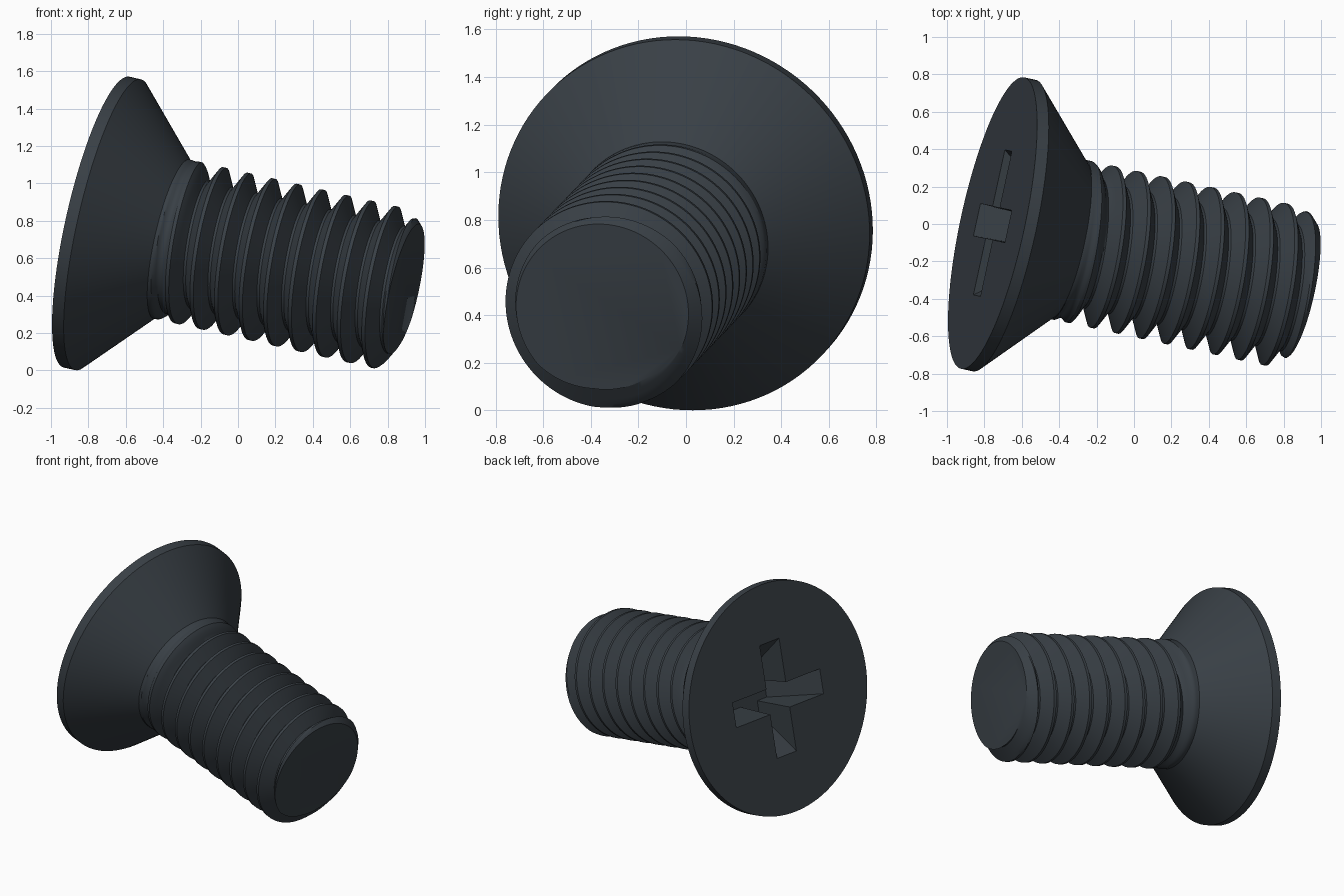
import bpy, bmesh, math
from mathutils import Matrix, Vector

cube = bpy.data.objects.get("Cube")
if cube:
    bpy.data.objects.remove(cube)

# Frame along the tilted screw axis: local z runs from head to tip
axis = Vector((1, -0.217, -0.226)).normalized()
side = Vector((0, 0, 1)).cross(axis).normalized()
frame = Matrix((side, axis.cross(side), axis)).transposed().to_4x4()
frame.translation = (-0.756, 0.005, 0.793)

steel = bpy.data.materials.new("dark steel")
colour = (0.04, 0.05, 0.06, 1)
steel.diffuse_color = colour
steel.use_nodes = True
steel.node_tree.nodes["Principled BSDF"].inputs["Base Color"].default_value = colour

SIDES = 120
HEAD_R, RIM = 0.797, 0.065
CREST, ROOT, PITCH = 0.436, 0.342, 0.1375
START, END, TIP_R = 0.42, 1.722, 0.37


def make_object(name, bm):
    bmesh.ops.remove_doubles(bm, verts=bm.verts, dist=1e-5)
    bmesh.ops.recalc_face_normals(bm, faces=bm.faces)
    mesh = bpy.data.meshes.new(name)
    bm.to_mesh(mesh)
    bm.free()
    mesh.materials.append(steel)
    obj = bpy.data.objects.new(name, mesh)
    obj.matrix_world = frame
    bpy.context.collection.objects.link(obj)
    return obj


def ring(bm, radius, z):
    return [bm.verts.new((radius * math.cos(a), radius * math.sin(a), z))
            for a in (2 * math.pi * i / SIDES for i in range(SIDES))]


# Countersunk head
bm = bmesh.new()
rings = [ring(bm, r, z) for r, z in
         ((HEAD_R, 0), (HEAD_R, RIM), (CREST - 0.005, START), (CREST - 0.005, START + 0.02))]
for a, b in zip(rings, rings[1:]):
    for i in range(SIDES):
        j = (i + 1) % SIDES
        bm.faces.new((a[i], a[j], b[j], b[i]))
bm.faces.new(rings[0])
bm.faces.new(rings[-1])
head = make_object("countersunk_head", bm)

# Cross recess: two tapered slots cut into the head
cutters = []
for turn in (0, math.pi / 2):
    bm = bmesh.new()
    levels = []
    for length, width, z in ((0.435, 0.09, -0.05), (0.16, 0.075, 0.31)):
        levels.append([bm.verts.new((sx * length, sy * width, z))
                       for sx, sy in ((-1, -1), (1, -1), (1, 1), (-1, 1))])
    low, high = levels
    bm.faces.new(low)
    bm.faces.new(high)
    for i in range(4):
        j = (i + 1) % 4
        bm.faces.new((low[i], low[j], high[j], high[i]))
    bm.transform(Matrix.Rotation(turn, 4, "Z"))
    cutter = make_object("recess_cutter", bm)
    cutter.hide_render = True
    cutters.append(cutter)
    cut = head.modifiers.new("recess", "BOOLEAN")
    cut.operation = "DIFFERENCE"
    cut.solver = "EXACT"
    cut.object = cutter

bpy.context.view_layer.update()
bpy.context.view_layer.objects.active = head
for name in [m.name for m in head.modifiers]:
    with bpy.context.temp_override(object=head, active_object=head):
        bpy.ops.object.modifier_apply(modifier=name)
for cutter in cutters:
    bpy.data.objects.remove(cutter)


# Threaded shank: rows follow the helix and are clamped at both ends
def thread_radius(z, phase):
    flank = min(max((abs(phase) - 0.07) / 0.38, 0), 1)
    fade = min(max((z - START - 0.02) / 0.11, 0), 1)
    radius = CREST - (CREST - ROOT) * flank * fade
    return min(radius, TIP_R + END - z)


phases = [-0.45, -0.35, -0.25, -0.16, -0.07, 0, 0.07, 0.16, 0.25, 0.35, 0.45, 0.5]
bm = bmesh.new()
columns = []
for i in range(SIDES + 1):
    angle = 2 * math.pi * i / SIDES
    column = []
    for turn in range(1, 14):
        for p in phases:
            z = PITCH * (turn + 0.25 + i / SIDES + p)
            z = min(max(z, START), END)
            # Phase is measured again after clamping to the ends
            phase = z / PITCH - 0.25 - i / SIDES
            phase -= round(phase)
            r = thread_radius(z, phase)
            column.append(bm.verts.new((r * math.cos(angle), r * math.sin(angle), z)))
    columns.append(column)
for a, b in zip(columns, columns[1:]):
    for k in range(len(a) - 1):
        if (a[k].co - a[k + 1].co).length > 1e-5 or (b[k].co - b[k + 1].co).length > 1e-5:
            bm.faces.new((a[k], b[k], b[k + 1], a[k + 1]))
# Flat tip
bm.faces.new([c[-1] for c in columns[:-1]])
shank = make_object("threaded_shank", bm)

# Smooth shading with sharp edges kept
bpy.ops.object.select_all(action="DESELECT")
for obj in (head, shank):
    obj.select_set(True)
bpy.context.view_layer.objects.active = shank
bpy.ops.object.shade_smooth_by_angle(angle=math.radians(30))
